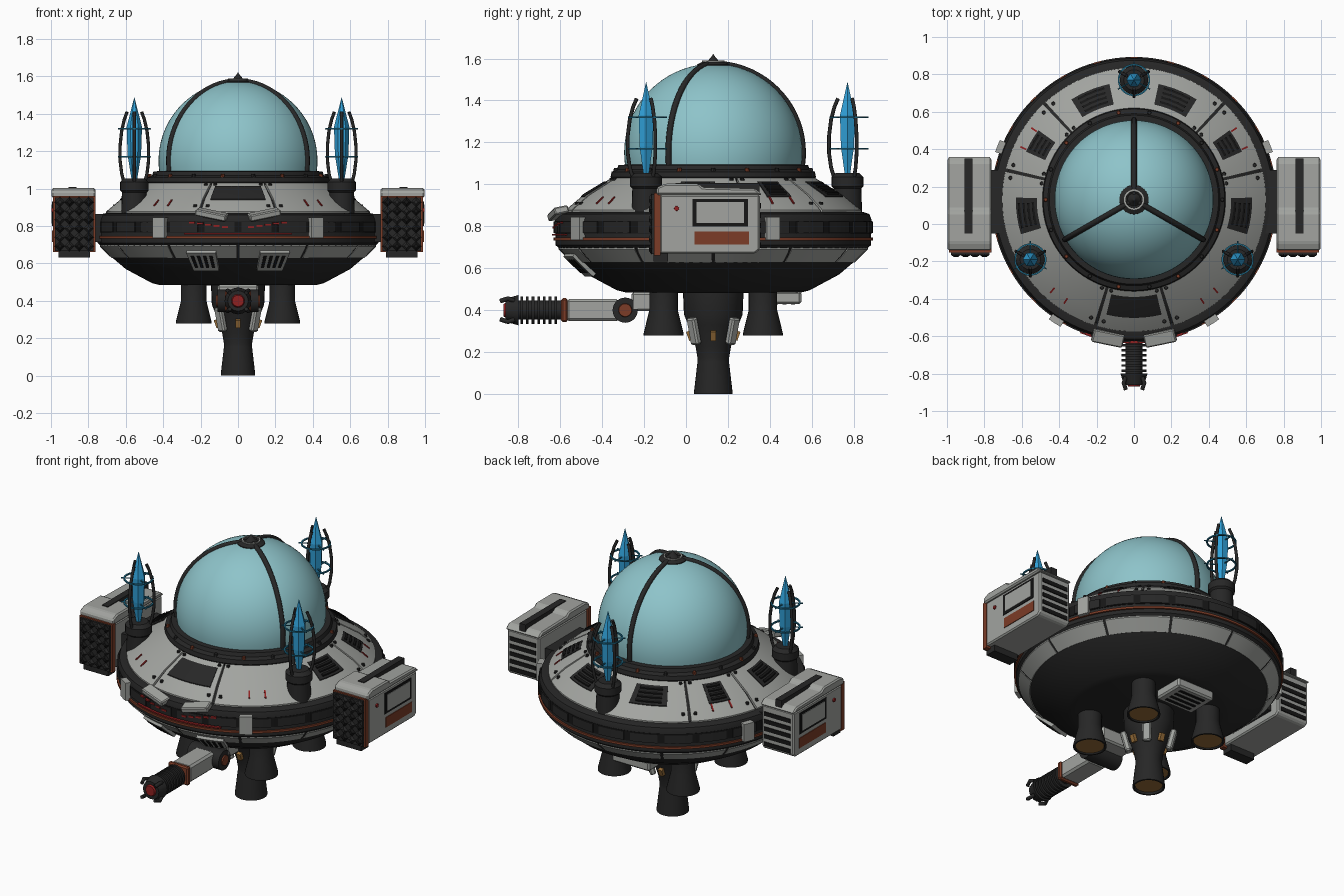
import bpy, bmesh
from math import sin, cos, pi, radians
from mathutils import Vector, Euler, Matrix

if "Cube" in bpy.data.objects:
    bpy.data.objects.remove(bpy.data.objects["Cube"])

def material(name, *rgb):
    m = bpy.data.materials.new(name)
    m.use_nodes = True
    m.diffuse_color = (*rgb, 1)
    m.node_tree.nodes["Principled BSDF"].inputs["Base Color"].default_value = (*rgb, 1)
    return m

GREY = material("hull grey", .36, .37, .35)
DARK = material("dark metal", .02, .02, .02)
BLACK = material("recess black", .008, .008, .008)
GLASS = material("dome glass", .27, .55, .59)
BLUE = material("crystal blue", .03, .36, .7)
TEAL = material("ring blue", .015, .16, .27)
RED = material("signal red", .28, .015, .015)
RUST = material("rust trim", .2, .045, .02)
AMBER = material("nozzle amber", .3, .15, .04)
HUB = (0, .13)

def finish(bm, name, mat, smooth=True):
    bmesh.ops.remove_doubles(bm, verts=bm.verts, dist=1e-5)
    bmesh.ops.recalc_face_normals(bm, faces=bm.faces)
    me = bpy.data.meshes.new(name)
    bm.to_mesh(me)
    bm.free()
    me.materials.append(mat)
    if smooth:
        me.shade_smooth()
        me.set_sharp_from_angle(angle=radians(32))
    ob = bpy.data.objects.new(name, me)
    bpy.context.collection.objects.link(ob)
    return ob

def sweep(name, prof, mat, a0=0, a1=360, centre=HUB, closed=True, steps=0, smooth=True):
    """Turn an (r, z) profile about a vertical axis between two angles."""
    full = a1 - a0 >= 360
    steps = steps or max(2, int((a1 - a0) / 3.75))
    bm = bmesh.new()
    rows = []
    for i in range(steps if full else steps + 1):
        a = radians(a0 + (a1 - a0) * i / steps)
        rows.append([bm.verts.new((centre[0] + r * cos(a), centre[1] + r * sin(a), z)) for r, z in prof])
    n = len(prof)
    for i in range(steps):
        p, q = rows[i], rows[(i + 1) % len(rows)]
        for j in range(n if closed else n - 1):
            k = (j + 1) % n
            quad = [p[j], p[k], q[k], q[j]]
            if prof[j][0] == 0:
                quad = quad[:3]
            elif prof[k][0] == 0:
                quad = [p[j], p[k], q[j]]
            bm.faces.new(quad)
    if closed and not full:
        bm.faces.new(rows[0])
        bm.faces.new(rows[-1])
    return finish(bm, name, mat, smooth)

def box(name, loc, size, mat, rot=(0, 0, 0), bevel=0):
    bm = bmesh.new()
    bmesh.ops.create_cube(bm, size=1, matrix=Matrix.Diagonal((*size, 1)))
    if bevel:
        bmesh.ops.bevel(bm, geom=bm.edges[:], offset=bevel, segments=1, affect='EDGES')
    bm.transform(Matrix.Translation(loc) @ Euler(rot).to_matrix().to_4x4())
    return finish(bm, name, mat, False)

def rod(name, p, q, r0, r1, mat, seg=28):
    p, q = Vector(p), Vector(q)
    bm = bmesh.new()
    bmesh.ops.create_cone(bm, cap_ends=True, segments=seg, radius1=r0, radius2=r1, depth=(q - p).length)
    bm.transform(Matrix.Translation((p + q) / 2) @ (q - p).to_track_quat('Z', 'Y').to_matrix().to_4x4())
    return finish(bm, name, mat, seg > 8)

def tube(name, pts, r, mat):
    cu = bpy.data.curves.new(name, 'CURVE')
    cu.dimensions, cu.bevel_depth, cu.bevel_resolution, cu.use_fill_caps = '3D', r, 2, True
    sp = cu.splines.new('POLY')
    sp.points.add(len(pts) - 1)
    for s, p in zip(sp.points, pts):
        s.co = (*p, 1)
    cu.materials.append(mat)
    ob = bpy.data.objects.new(name, cu)
    bpy.context.collection.objects.link(ob)
    bpy.ops.object.select_all(action='DESELECT')
    ob.select_set(True)
    bpy.context.view_layer.objects.active = ob
    bpy.ops.object.convert(target='MESH')

def polar(r, a, z):
    return (HUB[0] + r * cos(radians(a)), HUB[1] + r * sin(radians(a)), z)

def shell_z(r):
    return .945 + (.62 - r) * (.607 if r < .62 else .842)

def shell_patch(name, r0, r1, a0, a1, lift, mat):
    rs = [r0] + ([.62] if r0 < .62 < r1 else []) + [r1]
    prof = [(r, shell_z(r) + lift) for r in rs] + [(r, shell_z(r) - .015) for r in rs[::-1]]
    sweep(name, prof, mat, a0, a1)

def band(name, r0, r1, z0, z1, mat, a0=0, a1=360, centre=HUB):
    sweep(name, [(r0, z0), (r1, z0), (r1, z1), (r0, z1)], mat, a0, a1, centre)

# saucer body
sweep("saucer_body", [(0, .48), (.42, .485), (.46, .495), (.6, .57), (.7, .655), (.735, .695), (.752, .71),
      (.755, .83), (.745, .858), (.715, .868), (.69, .87), (.62, .935), (.47, 1.02), (0, 1.03)], DARK, closed=False, steps=96)
band("rim_recess", .74, .757, .765, .825, BLACK)
band("rim_trim_line", .74, .763, .733, .746, RUST)
for a in range(0, 360, 15):
    band("rim_block", .74, .763, .768, .822, DARK, a + 1.5, a + 13.5)
for a in range(0, 360, 30):
    sweep("lower_hull_panel", [(.675, .628), (.738, .69), (.738, .705), (.66, .635)], GREY, a + .6, a + 29.4)

# upper shell panels, seams, bolts
seams = [13, 47, 133, 167, 253, 287]
for a, b in zip(seams, seams[1:] + [373]):
    shell_patch("shell_panel", .475, .705, a + .6, b - .6, .004, GREY)
    for d in (a + 3, b - 3):
        for r in (.5, .67):
            x, y, z = polar(r, d, shell_z(r))
            rod("shell_bolt", (x, y, z), (x, y, z + .013), .011, .009, DARK, 10)
for a, half in ((270, 13.5), (30, 6), (150, 6), (68, 10), (112, 10), (188, 9), (352, 9)):
    shell_patch("shell_window", .52, .632, a - half, a + half, .009, DARK)
    if a != 270:
        for r in (.535, .56, .585, .61):
            shell_patch("window_slat", r, r + .012, a - half * .7, a + half * .7, .017, BLACK)
for a in (25, 35, 145, 155, 228, 236, 304, 312):
    shell_patch("shell_red_mark", .635, .67, a - .4, a + .4, .01, RED)

# collar and dome
sweep("dome_collar", [(.4, 1.0), (.478, 1.01), (.49, 1.035), (.485, 1.06), (.46, 1.07), (.452, 1.092), (.4, 1.095)], DARK)
for a in range(0, 360, 20):
    x, y, z = polar(.472, a, 1.06)
    rod("collar_stud", (x, y, z), (x, y, z + .018), .012, .009, RUST if a % 40 else DARK, 8)
DZ, DR = 1.15, .425
arc = [(DR * cos(t), DZ + DR * sin(t)) for t in [-.16 + (pi / 2 + .16) * i / 20 for i in range(20)]]
sweep("dome_glass", arc + [(0, DZ + DR)], GLASS, closed=False, steps=72)
for a in (90, 210, 330):
    tube("dome_rib", [polar(r * 1.005, a, z) for r, z in arc] + [polar(0, a, DZ + DR)], .015, DARK)
sweep("dome_cap", [(0, 1.55), (.08, 1.55), (.078, 1.572), (.045, 1.588), (.035, 1.582), (.025, 1.59), (.008, 1.61), (0, 1.622)],
      DARK, closed=False, steps=32)
band("dome_cap_ring", .046, .054, 1.57, 1.59, GREY)

# crystal towers
for t in (90, 210, 330):
    cx, cy, _ = polar(.64, t, 0)
    c = (cx, cy)
    sweep("tower_base", [(0, .86), (.07, .86), (.066, .98), (.076, .99), (.076, 1.035), (.055, 1.055), (0, 1.055)], DARK, centre=c, closed=False, steps=24)
    sweep("tower_crystal", [(0, 1.04), (.015, 1.05), (.036, 1.18), (.041, 1.33), (0, 1.49)], BLUE, centre=c, closed=False, steps=6, smooth=False)
    for z in (1.17, 1.32):
        band("crystal_ring", .077, .086, z - .004, z + .004, TEAL, centre=c)
        for k in range(3):
            d = radians(t + 120 * k)
            rod("ring_spoke", (cx + .03 * cos(d), cy + .03 * sin(d), z), (cx + .1 * cos(d), cy + .1 * sin(d), z), .004, .004, TEAL, 6)
    for k in (60, 180, 300):
        d = radians(t + k)
        tube("tower_arm", [(cx + r * cos(d), cy + r * sin(d), z) for r, z in
             ((.06, 1.02), (.078, 1.08), (.088, 1.15), (.088, 1.23), (.078, 1.31), (.062, 1.37), (.045, 1.41))], .009, DARK)

# side pods
def yz_prism(name, pts, x0, x1, mat):
    bm = bmesh.new()
    f = bm.faces.new([bm.verts.new((x0, y, z)) for y, z in pts])
    ext = bmesh.ops.extrude_face_region(bm, geom=[f])
    bmesh.ops.translate(bm, vec=(x1 - x0, 0, 0), verts=[v for v in ext["geom"] if isinstance(v, bmesh.types.BMVert)])
    bmesh.ops.bevel(bm, geom=bm.edges[:], offset=.008, segments=1, affect='EDGES')
    finish(bm, name, mat, False)

for s in (-1, 1):
    box("pod_connector", (s * .74, .12, .79), (.1, .34, .15), DARK)
    yz_prism("pod_body", [(-.125, .67), (.33, .67), (.352, .69), (.352, .95), (-.125, .95)], s * .77, s * .99, GREY)
    yz_prism("pod_lid", [(-.14, .95), (-.14, .985), (-.1, 1.003), (.06, 1.003), (.08, .985), (.33, .98), (.365, .95)], s * .763, s * .997, GREY)
    box("pod_lid_slot", (s * .885, .15, .985), (.042, .4, .045), DARK)
    box("pod_grille_frame", (s * .875, -.137, .81), (.226, .03, .3), RUST)
    box("pod_grille", (s * .875, -.15, .81), (.205, .03, .285), DARK)
    for i in range(4):
        for j in range(6):
            x, z = s * (.799 + i * .051), .693 + j * .047
            rod("grille_stud", (x, -.163, z), (x, -.176, z), .029, .012, BLACK if (i + j) % 2 else DARK, 4)
    box("pod_foot", (s * .875, -.12, .652), (.17, .07, .04), DARK)
    box("pod_window_frame", (s * .989, .163, .865), (.01, .265, .13), BLACK)
    box("pod_window", (s * .992, .163, .865), (.01, .225, .1), GREY)
    box("pod_rust_panel", (s * .989, .17, .745), (.01, .26, .062), RUST)
    rod("pod_light", (s * .98, -.045, .885), (s * .997, -.045, .885), .013, .011, RED, 12)
    for j in range(5):
        box("pod_rear_vent", (s * .88, .352, .71 + j * .047), (.18, .01, .025), BLACK)

# rim fittings around the front
for s in (-1, 1):
    def front(name, r0, r1, z0, z1, mat, lo, hi):
        a, b = sorted((270 + s * lo, 270 + s * hi))
        band(name, r0, r1, z0, z1, mat, a, b)
    front("rim_clamp", .73, .785, .735, .845, GREY, 30, 35.5)
    front("rim_clamp", .73, .785, .735, .845, GREY, 109, 114)
    box("brow_plate", (s * .14, -.61, .862), (.17, .07, .035), GREY, (.2, -s * .2, s * .2), .006)
    for k in range(5):
        front("red_dash", .75, .768, .79 + k * .006, .8 + k * .006, RED, 4 + k * 3.4, 6.4 + k * 3.4)
    vent = [(.62, .56), (.725, .655), (.71, .68), (.6, .58)]
    sweep("lower_vent", vent, GREY, 270 + s * 16 - 6.5, 270 + s * 16 + 6.5)
    for k in (-4.2, -1.4, 1.4, 4.2):
        a = 270 + s * 16 + k
        sweep("lower_vent_slot", [(.645, .577), (.712, .638), (.7, .65), (.63, .59)], BLACK, a - .7, a + .7)
band("front_red_arc", .75, .769, .755, .763, RED, 248, 292)

# main and corner thrusters
sweep("main_thruster", [(0, .5), (.145, .5), (.14, .38), (.12, .33), (.085, .23), (.075, .17), (.075, .155), (.092, .01),
      (.092, 0), (.082, 0), (.07, .03), (0, .03)], DARK, closed=False, steps=32)
rod("main_thruster_glow", polar(0, 0, .012), polar(0, 0, .035), .08, .07, AMBER)
for k in range(4):
    a = 45 + 90 * k
    box("thruster_fin", polar(.13, a, .3), (.035, .05, .13), GREY, (0, radians(14), radians(a)), .008)
    box("thruster_lamp", polar(.108, a + 45, .28), (.03, .028, .045), AMBER, (0, radians(20), radians(a + 45)))
    x, y, _ = polar(.335, a, 0)
    sweep("corner_thruster", [(0, .5), (.068, .5), (.068, .4), (.095, .29), (.095, .28), (.085, .28), (.075, .3), (0, .3)],
          DARK, centre=(x, y), closed=False, steps=28)
    rod("corner_thruster_glow", (x, y, .287), (x, y, .302), .084, .07, AMBER)

# rear belly hatch
box("belly_hatch", (0, .45, .46), (.26, .2, .06), GREY, bevel=.01)
for k in range(4):
    box("hatch_slot", (0, .39 + k * .04, .43), (.18, .018, .008), BLACK)

# front cannon
GZ = .4
box("cannon_mount", (0, -.2, .44), (.22, .12, .09), GREY, bevel=.01)
rod("cannon_joint", (-.11, -.29, GZ), (.11, -.29, GZ), .06, .06, DARK)
for s in (-1, 1):
    rod("joint_cap", (s * .1, -.29, GZ), (s * .118, -.29, GZ), .035, .03, RUST)
box("cannon_arm", (0, -.445, GZ), (.13, .25, .105), GREY, bevel=.012)
box("cannon_collar", (0, -.58, GZ), (.14, .03, .115), RUST, bevel=.008)
rod("cannon_barrel", (0, -.59, GZ), (0, -.83, GZ), .045, .045, DARK)
for k in range(7):
    rod("barrel_fin", (0, -.615 - k * .027, GZ), (0, -.628 - k * .027, GZ), .066, .066, DARK)
rod("cannon_head", (0, -.8, GZ), (0, -.86, GZ), .072, .055, DARK, 16)
rod("cannon_lens", (0, -.855, GZ), (0, -.87, GZ), .038, .03, RED)
for k in range(4):
    d = pi / 4 + k * pi / 2
    tube("cannon_claw", [(r * cos(d), y, GZ + r * sin(d)) for r, y in ((.065, -.82), (.078, -.85), (.062, -.885))], .011, DARK)
